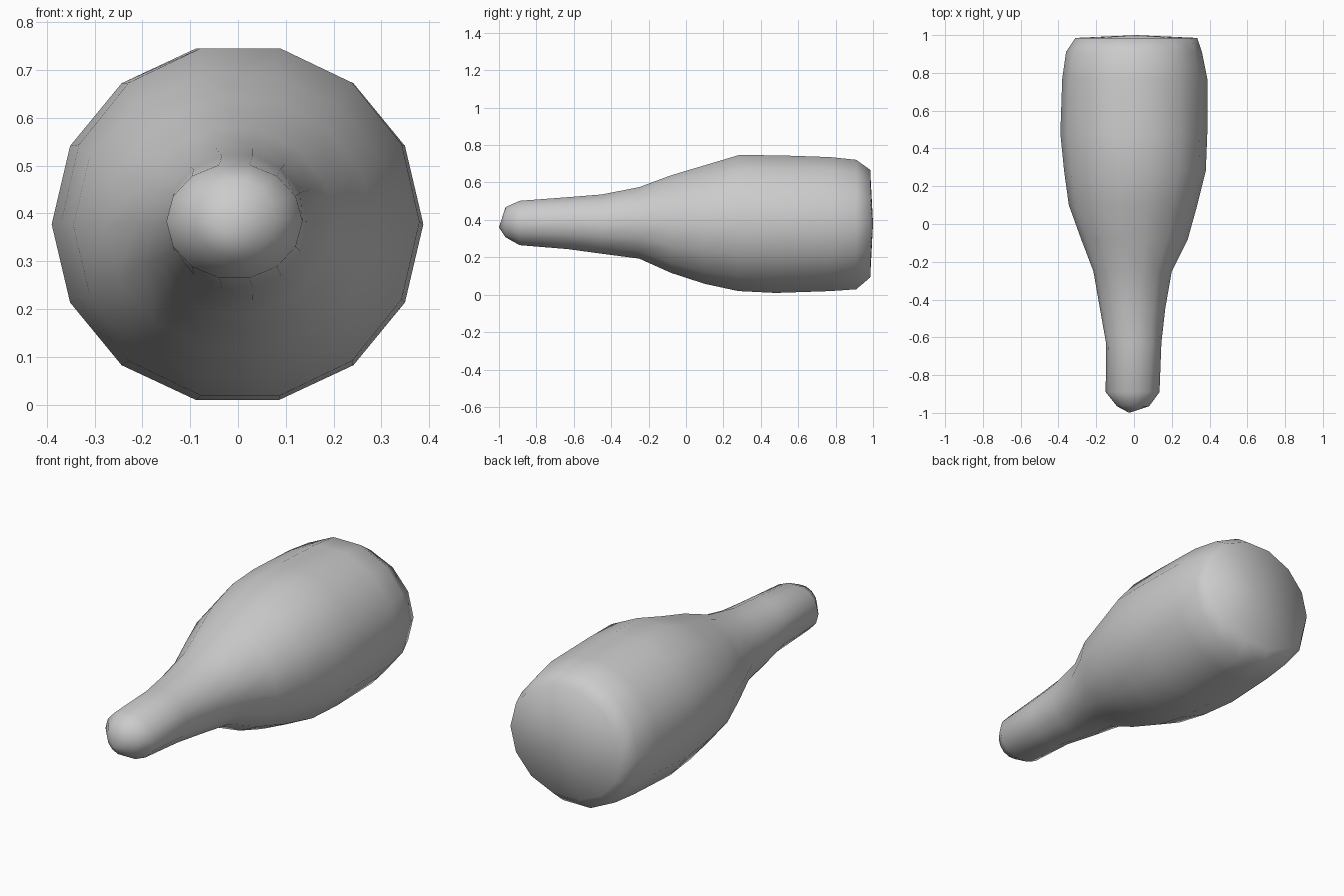
import bpy, bmesh
from math import sin, cos, pi

if "Cube" in bpy.data.objects:
    bpy.data.objects.remove(bpy.data.objects["Cube"])

SIDES = 14
# Bottle sections, mouth to base: y, x min, x max, z min, z max
SECTIONS = [
    (-0.965, -0.09, 0.08, 0.305, 0.47),
    (-0.89, -0.15, 0.135, 0.262, 0.505),
    (-0.63, -0.148, 0.145, 0.24, 0.525),
    (-0.45, -0.18, 0.165, 0.215, 0.54),
    (-0.25, -0.215, 0.20, 0.188, 0.58),
    (-0.08, -0.28, 0.285, 0.11, 0.645),
    (0.10, -0.345, 0.335, 0.05, 0.70),
    (0.28, -0.37, 0.38, 0.01, 0.755),
    (0.48, -0.39, 0.388, 0.0, 0.755),
    (0.77, -0.38, 0.388, 0.01, 0.745),
    (0.91, -0.36, 0.36, 0.02, 0.73),
    (0.985, -0.31, 0.335, 0.085, 0.675),
]

bm = bmesh.new()

# Body, shoulder and neck
rings = []
for y, x0, x1, z0, z1 in SECTIONS:
    cx, cz, rx, rz = (x0 + x1) / 2, (z0 + z1) / 2, (x1 - x0) / 2, (z1 - z0) / 2
    rings.append([bm.verts.new((cx + rx * cos(2 * pi * i / SIDES), y,
                                cz + rz * sin(2 * pi * i / SIDES)))
                  for i in range(SIDES)])
for a, b in zip(rings, rings[1:]):
    for i in range(SIDES):
        j = (i + 1) % SIDES
        bm.faces.new((a[i], a[j], b[j], b[i]))

# Blunt closed mouth and flat base
for ring, centre in ((rings[0], (-0.025, -1.0, 0.36)), (rings[-1], (0.01, 1.0, 0.38))):
    tip = bm.verts.new(centre)
    for i in range(SIDES):
        bm.faces.new((ring[i], ring[(i + 1) % SIDES], tip))

bmesh.ops.recalc_face_normals(bm, faces=bm.faces)
for f in bm.faces:
    f.smooth = True
mesh = bpy.data.meshes.new("bottle")
bm.to_mesh(mesh)
bm.free()
bottle = bpy.data.objects.new("bottle", mesh)
bpy.context.collection.objects.link(bottle)
